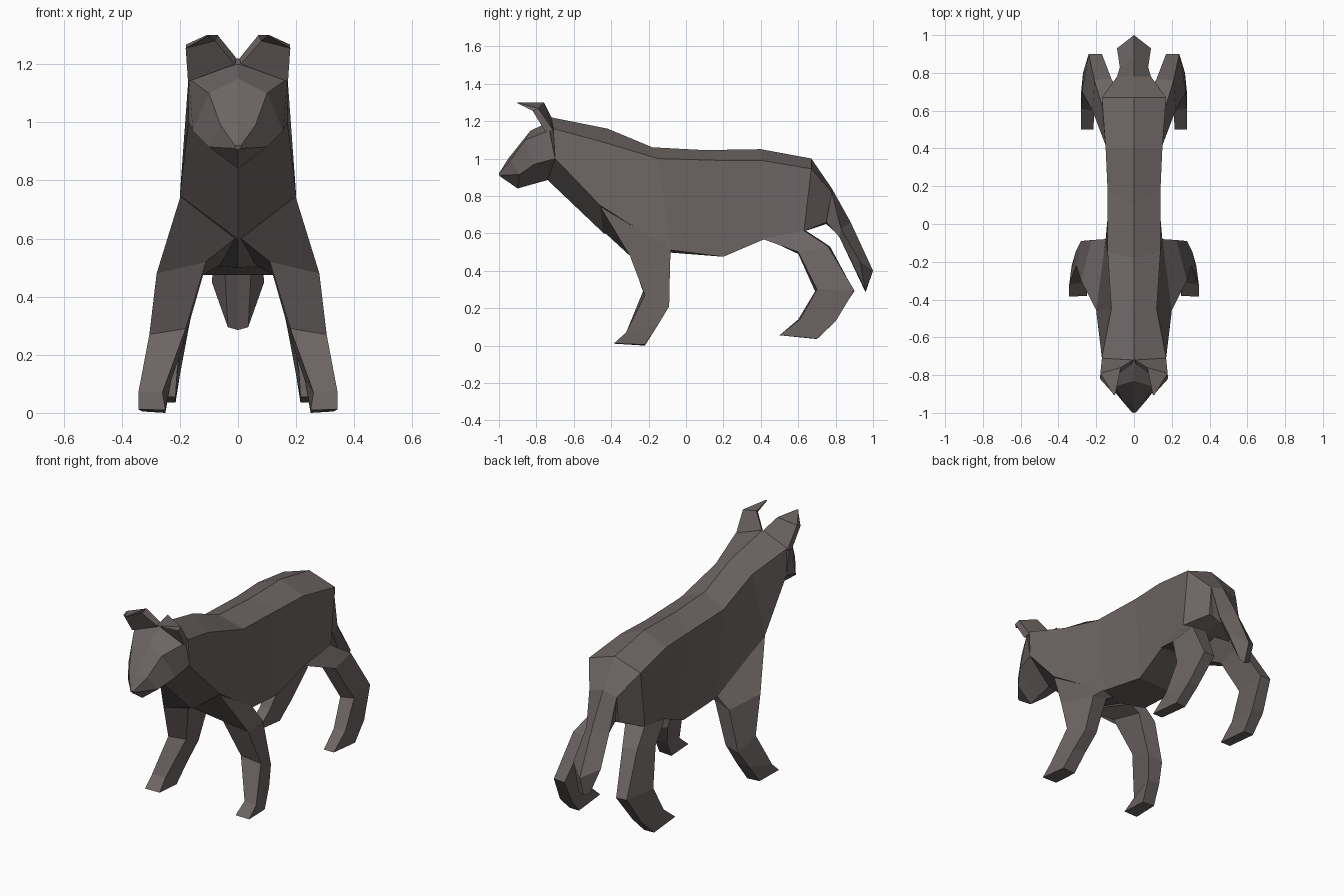
import bpy, bmesh

coat = bpy.data.materials.new("dark_grey_coat")
coat.diffuse_color = (0.15, 0.128, 0.126, 1)


def loft(name, rings, closed):
    """Skin rings of four points, mirror across x, cap both ends."""
    bm = bmesh.new()
    for side in (1, -1):
        vs = [[bm.verts.new((side * x, y, z)) for x, y, z in r] for r in rings]
        for a, b in zip(vs, vs[1:]):
            for i in range(4 if closed else 3):
                j = (i + 1) % 4
                bm.faces.new((a[i], a[j], b[j], b[i]))
        bm.faces.new(vs[0])
        bm.faces.new(vs[-1])
    bmesh.ops.remove_doubles(bm, verts=bm.verts, dist=0.002)
    bmesh.ops.recalc_face_normals(bm, faces=bm.faces)
    me = bpy.data.meshes.new(name)
    bm.to_mesh(me)
    bm.free()
    me.materials.append(coat)
    ob = bpy.data.objects.new(name, me)
    bpy.context.collection.objects.link(ob)
    return ob


def trunk(name, sections):
    """Each section: spine (y, z), upper edge, lower edge, underside (y, z)."""
    loft(name, [((0, *top), edge, low, (0, *under))
                for top, edge, low, under in sections], False)


# Torso from neck to rump
trunk("torso", [
    ((-0.72, 1.22), (0.17, -0.71, 1.16), (0.17, -0.70, 1.00), (-0.74, 0.885)),
    ((-0.42, 1.16), (0.12, -0.45, 1.09), (0.20, -0.46, 0.75), (-0.44, 0.60)),
    ((-0.18, 1.06), (0.14, -0.15, 1.00), (0.15, -0.08, 0.51), (-0.12, 0.50)),
    ((0.10, 1.045), (0.14, 0.18, 0.99), (0.125, 0.20, 0.475), (0.20, 0.475)),
    ((0.40, 1.05), (0.15, 0.40, 0.99), (0.145, 0.41, 0.565), (0.41, 0.565)),
    ((0.67, 1.00), (0.17, 0.67, 0.945), (0.17, 0.63, 0.61), (0.63, 0.61)),
    ((0.78, 0.84), (0.09, 0.78, 0.82), (0.08, 0.75, 0.66), (0.75, 0.65)),
])

# Head tapering to the nose
trunk("head", [
    ((-0.72, 1.20), (0.17, -0.73, 1.15), (0.17, -0.70, 1.00), (-0.74, 0.885)),
    ((-0.83, 1.15), (0.10, -0.86, 1.10), (0.155, -0.81, 0.97), (-0.83, 0.86)),
    ((-0.95, 1.00), (0.06, -0.94, 0.99), (0.10, -0.89, 0.915), (-0.90, 0.84)),
    ((-1.00, 0.92), (0.01, -0.998, 0.92), (0.01, -0.995, 0.91), (-0.995, 0.905)),
])

# Tail hanging behind the rump
trunk("tail", [
    ((0.78, 0.84), (0.09, 0.78, 0.82), (0.06, 0.75, 0.66), (0.75, 0.65)),
    ((0.88, 0.66), (0.075, 0.83, 0.62), (0.05, 0.82, 0.58), (0.85, 0.56)),
    ((1.00, 0.40), (0.09, 0.93, 0.45), (0.035, 0.96, 0.295), (0.96, 0.285)),
])

# Ears, with tips folded forward
loft("ears", [
    ((0.01, -0.74, 1.20), (0.172, -0.75, 1.14), (0.17, -0.71, 1.15), (0.005, -0.72, 1.22)),
    ((0.08, -0.79, 1.28), (0.18, -0.82, 1.255), (0.178, -0.79, 1.268), (0.07, -0.76, 1.30)),
    ((0.10, -0.90, 1.295), (0.108, -0.90, 1.295), (0.108, -0.905, 1.30), (0.10, -0.905, 1.30)),
], True)

# Legs: points run outer front, outer rear, inner rear, inner front
loft("front_legs", [
    ((0.198, -0.46, 0.745), (0.15, -0.08, 0.515), (0.06, -0.10, 0.51), (0.01, -0.43, 0.60)),
    ((0.28, -0.30, 0.48), (0.225, -0.085, 0.45), (0.12, -0.10, 0.475), (0.11, -0.31, 0.52)),
    ((0.305, -0.22, 0.27), (0.28, -0.09, 0.21), (0.19, -0.10, 0.23), (0.18, -0.23, 0.29)),
    ((0.343, -0.32, 0.07), (0.31, -0.15, 0.11), (0.23, -0.15, 0.11), (0.26, -0.31, 0.07)),
    ((0.343, -0.385, 0.012), (0.33, -0.22, 0.005), (0.25, -0.22, 0), (0.25, -0.38, 0.01)),
], True)

loft("hind_legs", [
    ((0.148, 0.41, 0.57), (0.17, 0.63, 0.615), (0.05, 0.64, 0.615), (0.06, 0.43, 0.57)),
    ((0.22, 0.60, 0.50), (0.21, 0.76, 0.53), (0.12, 0.77, 0.53), (0.13, 0.60, 0.49)),
    ((0.275, 0.70, 0.30), (0.24, 0.90, 0.295), (0.17, 0.90, 0.29), (0.19, 0.69, 0.29)),
    ((0.28, 0.61, 0.14), (0.27, 0.80, 0.13), (0.20, 0.79, 0.13), (0.21, 0.60, 0.14)),
    ((0.28, 0.50, 0.055), (0.28, 0.70, 0.037), (0.215, 0.70, 0.035), (0.215, 0.50, 0.055)),
], True)
